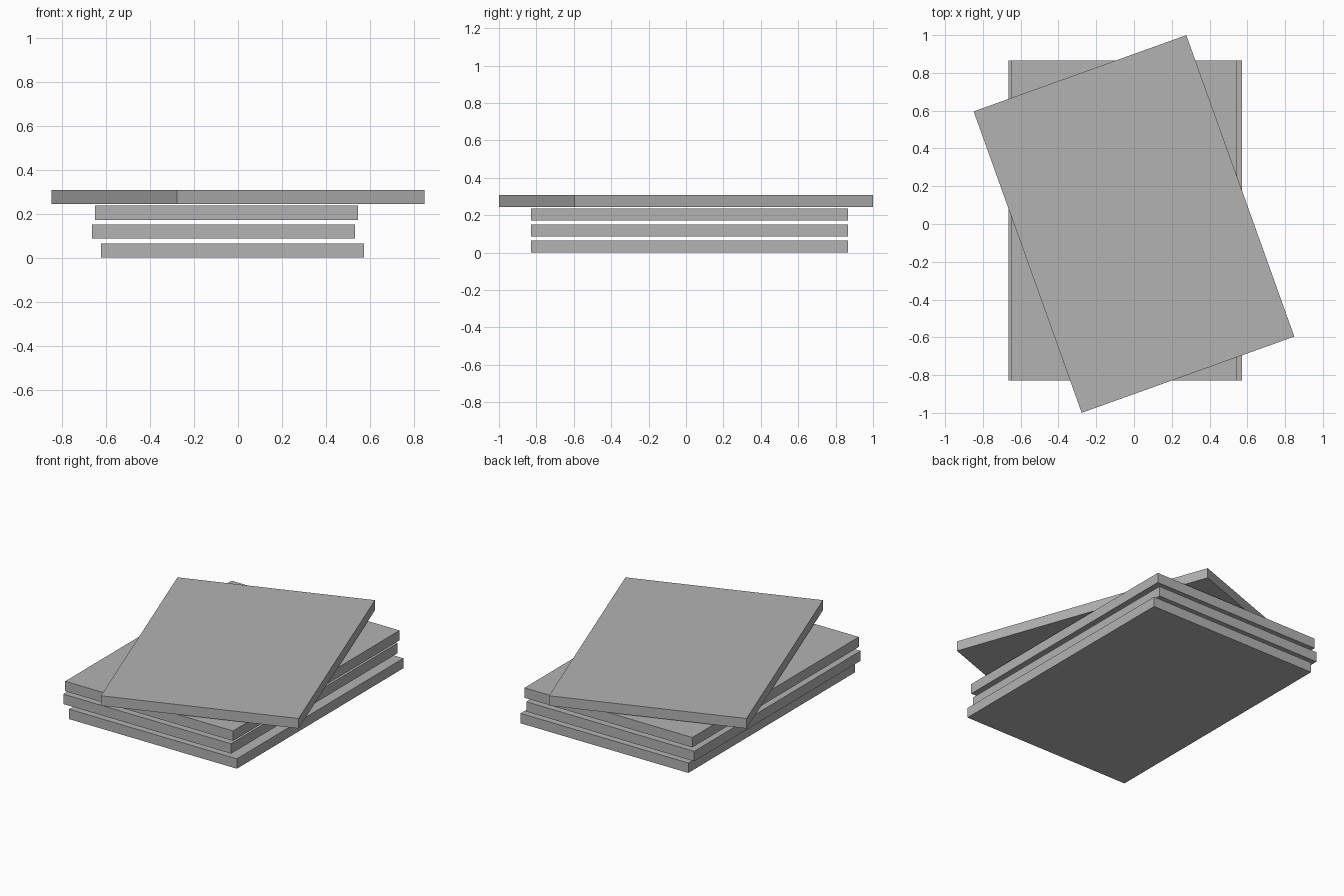
import bpy
from math import radians

cube = bpy.data.objects.get("Cube")
if cube:
    bpy.data.objects.remove(cube, do_unlink=True)

# Single plain grey
GREY = (0.45, 0.45, 0.45, 1.0)
grey = bpy.data.materials.new("plain grey")
grey.use_nodes = True
grey.diffuse_color = GREY
bsdf = next(n for n in grey.node_tree.nodes if n.type == 'BSDF_PRINCIPLED')
bsdf.inputs["Base Color"].default_value = GREY

WIDTH, LENGTH, THICK = 1.196, 1.695, 0.064


def slab(name, x, y, bottom, turn=0.0):
    """Flat rectangular slab resting at height bottom, turned about z."""
    bpy.ops.mesh.primitive_cube_add(size=1, location=(x, y, bottom + THICK / 2),
                                    rotation=(0, 0, radians(turn)))
    obj = bpy.context.object
    obj.name = obj.data.name = name
    obj.scale = (WIDTH, LENGTH, THICK)
    bpy.ops.object.transform_apply(location=False, rotation=False, scale=True)
    obj.data.materials.append(grey)


# Three aligned slabs with small sideways shifts, then the turned top slab
slab("bottom_slab", -0.025, 0.018, 0.0)
slab("lower_middle_slab", -0.066, 0.018, 0.086)
slab("upper_middle_slab", -0.053, 0.018, 0.172)
slab("top_slab", 0.0, 0.0, 0.244, turn=19.72)
